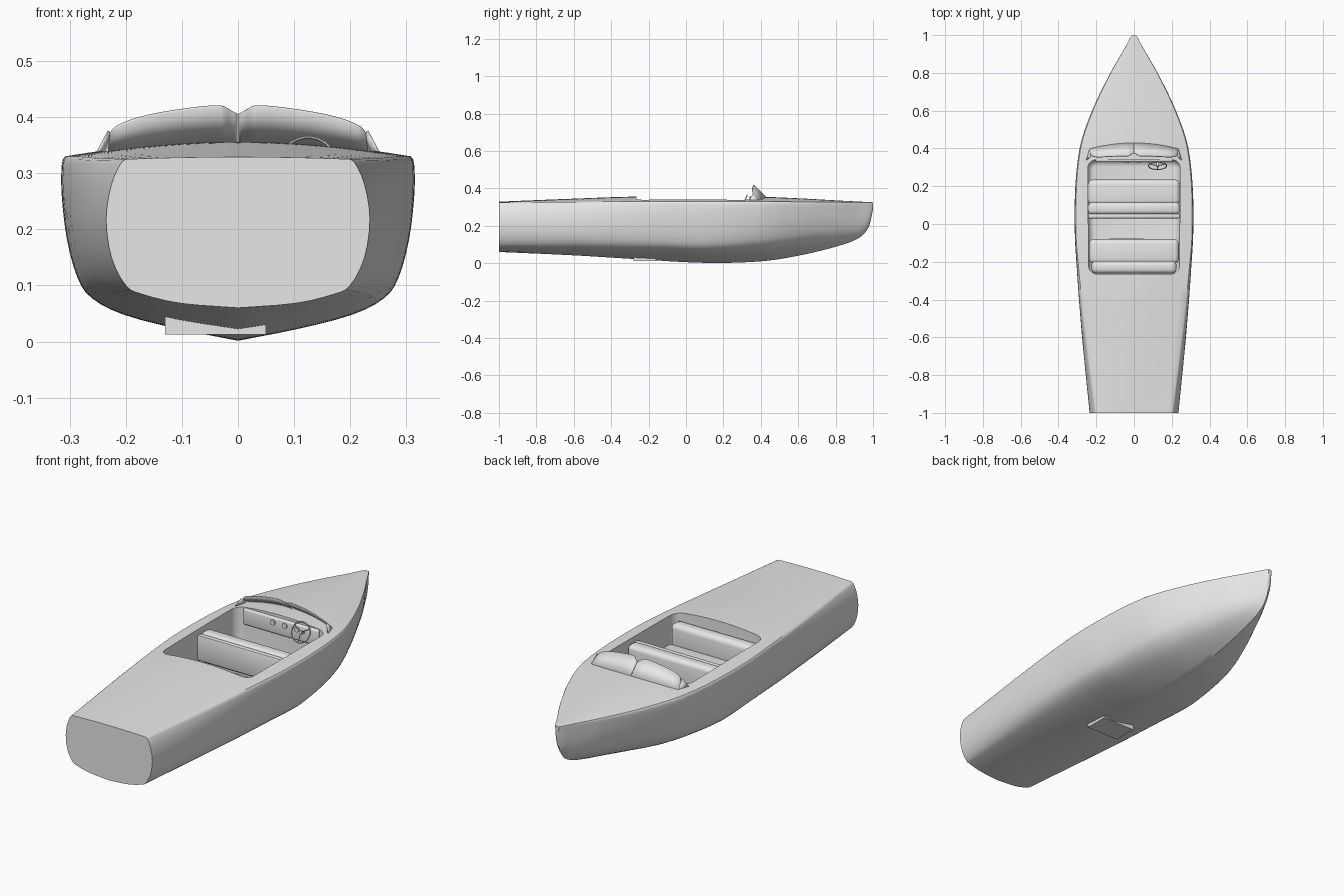
import bpy, bmesh, math
from mathutils import Matrix, Vector

if "Cube" in bpy.data.objects:
    bpy.data.objects.remove(bpy.data.objects["Cube"], do_unlink=True)

grey = bpy.data.materials.new("plain grey")
grey.use_nodes = True
grey.diffuse_color = (0.8, 0.8, 0.8, 1)
grey.node_tree.nodes["Principled BSDF"].inputs["Base Color"].default_value = grey.diffuse_color


def smooth(obj, angle=35):
    obj.data.shade_smooth()
    obj.data.set_sharp_from_angle(angle=math.radians(angle))


def make(name, bm, angle=35):
    bmesh.ops.recalc_face_normals(bm, faces=bm.faces)
    mesh = bpy.data.meshes.new(name)
    bm.to_mesh(mesh)
    bm.free()
    obj = bpy.data.objects.new(name, mesh)
    bpy.context.collection.objects.link(obj)
    mesh.materials.append(grey)
    smooth(obj, angle)
    return obj


def spline(rows, t):
    """Smooth curve through rows whose first column is the parameter."""
    i = 0
    while i < len(rows) - 2 and t > rows[i + 1][0]:
        i += 1
    a, b = rows[i], rows[i + 1]
    p, n = rows[max(i - 1, 0)], rows[min(i + 2, len(rows) - 1)]
    h = b[0] - a[0]
    s = (t - a[0]) / h
    out = []
    for c in range(1, len(a)):
        da = (b[c] - p[c]) / (b[0] - p[0]) * h
        db = (n[c] - a[c]) / (n[0] - a[0]) * h
        out.append(a[c] + s * (da + s * (3 * (b[c] - a[c]) - 2 * da - db
                   + s * (2 * (a[c] - b[c]) + da + db))))
    return out


def box(name, x, y, z, bevel=0.0, segments=4):
    bm = bmesh.new()
    bmesh.ops.create_cube(bm, size=1)
    for v in bm.verts:
        v.co = [lo + (c + 0.5) * (hi - lo) for c, (lo, hi) in zip(v.co, (x, y, z))]
    if bevel:
        bmesh.ops.bevel(bm, geom=bm.edges[:], offset=bevel, segments=segments,
                        profile=0.5, affect='EDGES')
    return make(name, bm)


def rod(name, start, end, radius, sides=16):
    start, end = Vector(start), Vector(end)
    d = end - start
    bm = bmesh.new()
    place = Matrix.Translation((start + end) / 2) @ d.to_track_quat('Z', 'Y').to_matrix().to_4x4()
    bmesh.ops.create_cone(bm, cap_ends=True, segments=sides, radius1=radius,
                          radius2=radius, depth=d.length, matrix=place)
    return make(name, bm)


# Hull stations: y, half width, keel height, sheer height, deck crown
stations = [(-1, .235, .06, .325, .004), (-.6, .278, .042, .327, .018),
            (-.27, .303, .022, .33, .026), (.1, .314, .002, .33, .026),
            (.4, .288, .01, .33, .025), (.6, .222, .04, .328, .019),
            (.8, .125, .088, .326, .01), (.93, .05, .138, .325, .004),
            (.98, .023, .2, .325, .002), (1, .01, .29, .325, 0)]
# Half sections from keel to gunwale, as fractions of width and height
stern = [(0, 0), (.43, .03), (.72, .09), (.85, .15), (.96, .34), (1, .6), (.96, .83), (.89, .97), (.85, 1)]
middle = [(0, 0), (.33, .06), (.65, .14), (.83, .23), (.91, .34), (.97, .55), (1, .8), (.998, .96), (.98, 1)]
bow = [(0, 0), (.3, .09), (.58, .2), (.76, .33), (.86, .46), (.94, .64), (.985, .84), (1, .96), (.98, 1)]


def section(y):
    width, keel, sheer, crown = spline(stations, y)
    other = stern if y < 0 else bow
    w = min(max((abs(y) - .1) / .9 if y < 0 else (y - .1) / .6, 0), 1)
    rows = [(i, m[0] * (1 - w) + o[0] * w, m[1] * (1 - w) + o[1] * w)
            for i, (m, o) in enumerate(zip(middle, other))]
    half = []
    for k in range(25):
        u, v = spline(rows, k / 3)
        half.append((width * u, keel + (sheer - keel) * v))
    edge = half[-1][0]
    for k in range(1, 9):
        s = 1 - k / 8
        half.append((edge * s, sheer + crown * (1 - s * s)))
    return half + [(-x, z) for x, z in half[-2:0:-1]]


bm = bmesh.new()
levels = [-1 + i / 32 for i in range(61)] + [.9, .92, .94, .955, .97, .98, .988, .994, 1]
rings = [[bm.verts.new((x, y, z)) for x, z in section(y)] for y in levels]
for r, q in zip(rings, rings[1:]):
    for i in range(len(r)):
        j = (i + 1) % len(r)
        bm.faces.new((r[i], r[j], q[j], q[i]))
bm.faces.new(rings[0])
bm.faces.new(rings[-1])
hull = make("hull", bm)

# Cockpit opening, rounded in plan and along the floor
bm = bmesh.new()
bmesh.ops.create_cube(bm, size=1)
for v in bm.verts:
    aft = v.co.y < 0
    v.co = (v.co.x * (.48 if aft else .49), -.265 if aft else .34, .08 if v.co.z < 0 else .5)
upright = [e for e in bm.edges if abs(e.verts[0].co.z - e.verts[1].co.z) > .1]
bmesh.ops.bevel(bm, geom=upright, offset=.045, segments=8, profile=.5, affect='EDGES')
floor = [e for e in bm.edges if all(v.co.z < .1 for v in e.verts)]
bmesh.ops.bevel(bm, geom=floor, offset=.035, segments=5, profile=.5, affect='EDGES')
cutter = make("cockpit_cutter", bm)
cutter.hide_render = True
cut = hull.modifiers.new("cockpit", 'BOOLEAN')
cut.operation = 'DIFFERENCE'
cut.solver = 'EXACT'
cut.object = cutter
bpy.context.view_layer.objects.active = hull
bpy.ops.object.modifier_apply(modifier=cut.name)
bpy.data.objects.remove(cutter, do_unlink=True)
smooth(hull)

# Seats
wide = (-.243, .243)
box("front_seat_cushion", wide, (.1, .235), (.12, .215), .025)
box("front_seat_back", wide, (.05, .115), (.17, .322), .022)
box("front_seat_back_panel", wide, (.03, .055), (.19, .315), .006, 2)
box("front_seat_base", (-.23, .23), (.05, .2), (.075, .14))
box("rear_seat_cushion", (-.238, .238), (-.21, -.08), (.12, .215), .025)
box("rear_seat_back", (-.225, .225), (-.262, -.195), (.17, .312), .024)
box("rear_seat_base", (-.13, .05), (-.28, -.16), (.013, .15))
box("rear_seat_kick_panel", (-.13, .05), (-.16, -.076), (.07, .14))

# Dashboard, gauges and steering wheel
box("dashboard", (-.205, .205), (.328, .348), (.262, .342), .009, 3)
for i in range(3):
    x = -.04 + i * .065
    rod(f"gauge_{i + 1}", (x, .335, .318), (x, .322, .318), .013, 24)

centre = Vector((.125, .308, .32))
tilt = Matrix.Rotation(math.radians(66), 3, 'X')
bpy.ops.mesh.primitive_torus_add(location=centre, rotation=(math.radians(66), 0, 0),
                                 major_radius=.048, minor_radius=.0028,
                                 major_segments=40, minor_segments=8)
rim = bpy.context.object
rim.name = "steering_wheel_rim"
rim.data.materials.append(grey)
smooth(rim)
for i in range(3):
    a = math.radians(90 + 120 * i + 180)
    rod(f"steering_spoke_{i + 1}", centre,
        centre + tilt @ Vector((math.cos(a) * .047, math.sin(a) * .047, 0)), .0022, 8)
rod("steering_column", centre + tilt @ Vector((0, 0, .004)),
    centre + tilt @ Vector((0, 0, -.035)), .007)

# Windshield: two panes leaning aft, with a small wing at each end
top_edge = [(0, .404), (.012, .41), (.03, .419), (.1, .413), (.17, .4), (.212, .385),
            (.228, .37), (.235, .345)]
for side, label in ((1, "left"), (-1, "right")):
    bm = bmesh.new()
    previous = None
    for i in range(41):
        x = .001 + .234 * i / 40
        f = x / .24
        low, high = .35 - .02 * f * f, spline(top_edge, x)[0]
        y = .43 - .03 * f * f
        pair = [bm.verts.new((side * x, y, low)),
                bm.verts.new((side * x, y - (high - low), high))]
        if previous:
            bm.faces.new((previous[0], pair[0], pair[1], previous[1]))
        previous = pair
    pane = make(label + "_windshield_pane", bm)
    bm = bmesh.new()
    bm.faces.new([bm.verts.new((side * x, y, z)) for x, y, z in
                  ((.234, .4, .332), (.255, .335, .328), (.23, .358, .375))])
    wing = make(label + "_windshield_wing", bm)
    for plate in (pane, wing):
        thick = plate.modifiers.new("thickness", 'SOLIDIFY')
        thick.thickness = .005
        thick.offset = 0
